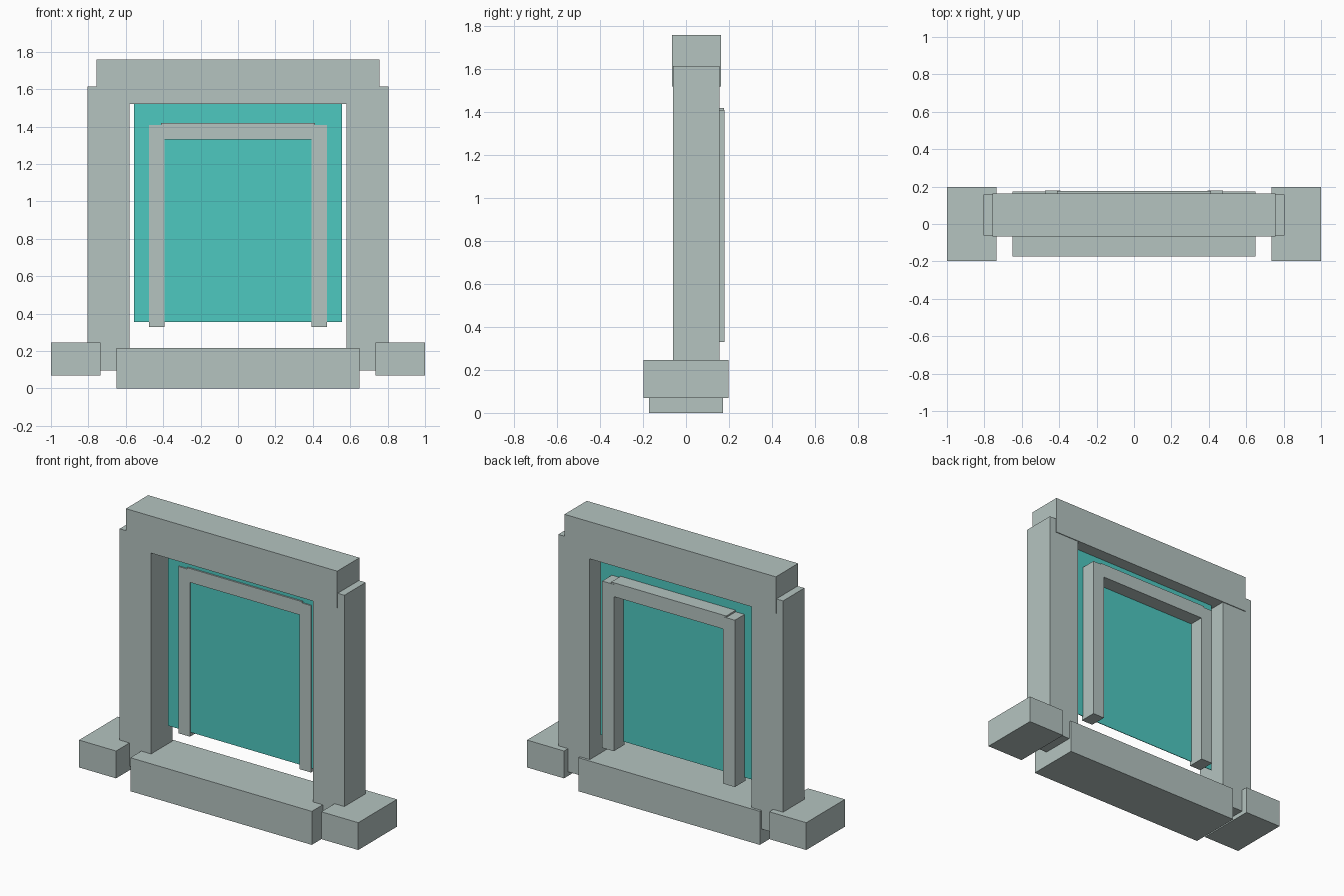
import bpy
import bmesh
from mathutils import Vector

cube = bpy.data.objects.get("Cube")
if cube:
    bpy.data.objects.remove(cube, do_unlink=True)


def material(name, color):
    m = bpy.data.materials.new(name)
    m.use_nodes = True
    m.diffuse_color = color
    m.node_tree.nodes["Principled BSDF"].inputs["Base Color"].default_value = color
    return m


STONE = material("pale grey stone", (0.46, 0.55, 0.53, 1))
TEAL = material("turquoise panel", (0.076, 0.58, 0.53, 1))


def box(name, x, y, z, mat=STONE):
    """Box from (min, max) ranges along each axis."""
    lo, hi = map(Vector, zip(x, y, z))
    bm = bmesh.new()
    bmesh.ops.create_cube(bm, size=1)
    bmesh.ops.scale(bm, vec=hi - lo, verts=bm.verts)
    bmesh.ops.translate(bm, vec=(lo + hi) / 2, verts=bm.verts)
    mesh = bpy.data.meshes.new(name)
    bm.to_mesh(mesh)
    bm.free()
    mesh.materials.append(mat)
    obj = bpy.data.objects.new(name, mesh)
    bpy.context.collection.objects.link(obj)
    return obj


def pair(name, x, y, z):
    """Mirrored boxes on the left (+x) and right (-x)."""
    box("left_" + name, x, y, z)
    box("right_" + name, (-x[1], -x[0]), y, z)


# Outer gateway
pair("pillar", (0.58, 0.805), (-0.061, 0.157), (0.097, 1.615))
box("top_beam", (-0.757, 0.757), (-0.066, 0.162), (1.52, 1.76))

# Base
box("threshold", (-0.65, 0.65), (-0.173, 0.173), (0, 0.217))
pair("foot_block", (0.735, 1.0), (-0.198, 0.198), (0.07, 0.247))

# Inner frame, poking slightly through the panel
pair("inner_post", (0.392, 0.475), (0.068, 0.179), (0.33, 1.41))
box("inner_lintel", (-0.412, 0.412), (0.066, 0.177), (1.33, 1.42))

# Thin panel hanging in the opening
box("portal_panel", (-0.555, 0.555), (0.076, 0.08), (0.355, 1.522), TEAL)
